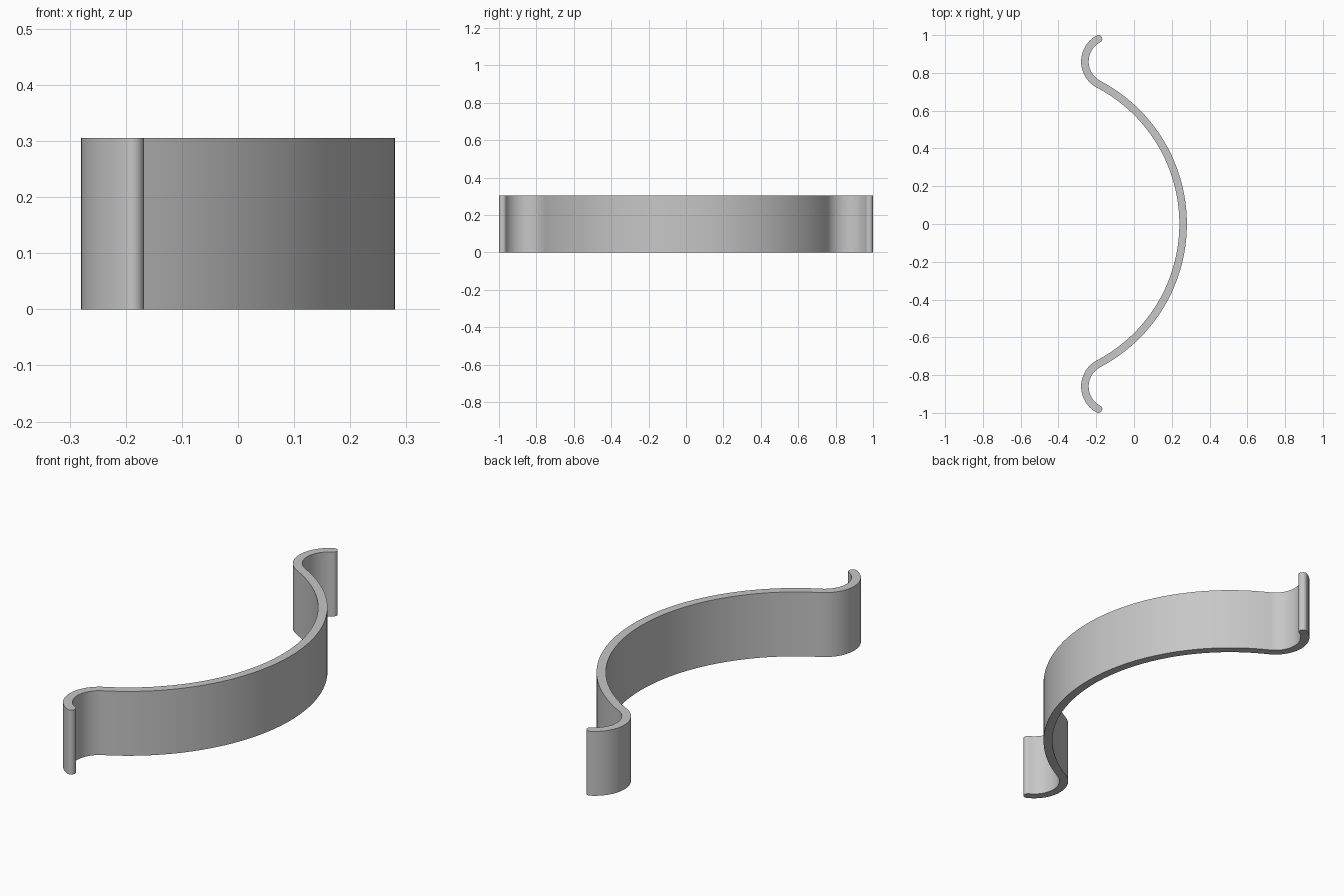
import bpy, bmesh
from math import sin, cos, atan2, hypot, radians, pi
from mathutils import Vector

cube = bpy.data.objects.get("Cube")
if cube:
    bpy.data.objects.remove(cube, do_unlink=True)

HEIGHT, HALF = 0.305, 0.02            # band height, half thickness
BOW, BOW_R = Vector((-0.575, 0)), 0.835   # large arc
HOOK, HOOK_R = Vector((-0.124, 0.86)), 0.136  # end hook, tangent to the bow
TIP = radians(118)

metal = bpy.data.materials.new("grey metal")
metal.use_nodes = True
metal.diffuse_color = (0.57, 0.57, 0.57, 1)
metal.node_tree.nodes["Principled BSDF"].inputs["Base Color"].default_value = metal.diffuse_color


def half_sections():
    """Pairs of outer and inner points from the middle of the bow to one tip."""
    meet = atan2(HOOK.y - BOW.y, HOOK.x - BOW.x)
    out = []
    # bow
    for i in range(41):
        a = meet * i / 40
        d = Vector((cos(a), sin(a)))
        out.append((BOW + d * (BOW_R + HALF), BOW + d * (BOW_R - HALF)))
    # hook, curving the other way
    for i in range(1, 33):
        a = meet + pi + (TIP - meet - pi) * i / 32
        d = Vector((cos(a), sin(a)))
        out.append((HOOK + d * (HOOK_R - HALF), HOOK + d * (HOOK_R + HALF)))
    # rounded tip
    along = Vector((sin(TIP), -cos(TIP)))
    end = HOOK + d * HOOK_R
    for i in range(1, 9):
        a = pi / 2 * i / 8
        mid = end + along * HALF * sin(a)
        out.append((mid - d * HALF * cos(a), mid + d * HALF * cos(a)))
    return out


# Mirror the half profile to get the whole band
half = half_sections()
flip = Vector((1, -1))
sections = [(o * flip, i * flip) for o, i in reversed(half[1:])] + half

bm = bmesh.new()
rows = [[bm.verts.new((p.x, p.y, 0)) for p in pair] for pair in sections]
for (a, b), (c, d) in zip(rows, rows[1:]):
    bm.faces.new((a, c, d, b))
bmesh.ops.remove_doubles(bm, verts=bm.verts[:], dist=1e-5)

# Raise the flat profile into a solid band
result = bmesh.ops.extrude_face_region(bm, geom=bm.faces[:], use_keep_orig=True)
top = [g for g in result["geom"] if isinstance(g, bmesh.types.BMVert)]
bmesh.ops.translate(bm, verts=top, vec=(0, 0, HEIGHT))
bmesh.ops.recalc_face_normals(bm, faces=bm.faces[:])

mesh = bpy.data.meshes.new("curved_clip_band")
bm.to_mesh(mesh)
bm.free()
mesh.materials.append(metal)
band = bpy.data.objects.new("curved_clip_band", mesh)
bpy.context.collection.objects.link(band)
bpy.ops.object.select_all(action='DESELECT')
band.select_set(True)
bpy.context.view_layer.objects.active = band
bpy.ops.object.shade_smooth_by_angle(angle=radians(35))
